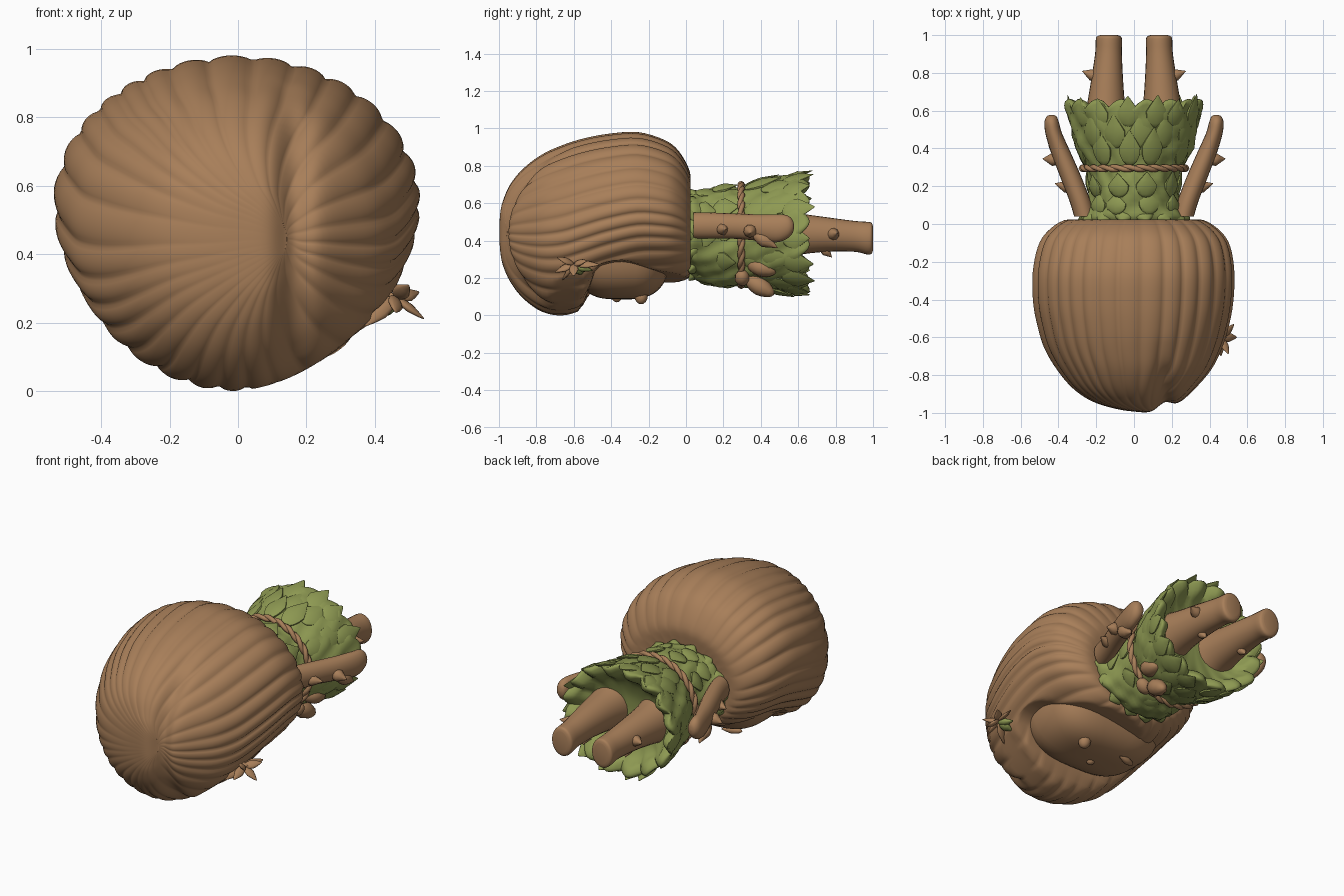
import bpy, bmesh, math, random
from mathutils import Vector

random.seed(4)
if "Cube" in bpy.data.objects:
    bpy.data.objects.remove(bpy.data.objects["Cube"])


def material(name, rgb):
    m = bpy.data.materials.new(name)
    m.use_nodes = True
    colour = (*rgb, 1)
    m.diffuse_color = colour
    m.node_tree.nodes["Principled BSDF"].inputs["Base Color"].default_value = colour
    return m


BROWN = material("bark brown", (.39, .21, .1))
GREEN = material("leaf green", (.27, .32, .085))


def finish(name, bm, mat, angle=60):
    bmesh.ops.recalc_face_normals(bm, faces=bm.faces)
    mesh = bpy.data.meshes.new(name)
    bm.to_mesh(mesh)
    bm.free()
    mesh.materials.append(mat)
    ob = bpy.data.objects.new(name, mesh)
    bpy.context.collection.objects.link(ob)
    bpy.ops.object.select_all(action='DESELECT')
    bpy.context.view_layer.objects.active = ob
    ob.select_set(True)
    bpy.ops.object.shade_smooth_by_angle(angle=math.radians(angle))
    return ob


def smooth_rows(rows, steps):
    # Spline through the section rows
    out = []
    for i in range(len(rows) - 1):
        p = [rows[max(0, min(len(rows) - 1, i + k))] for k in (-1, 0, 1, 2)]
        for s in range(steps):
            t = s / steps
            out.append([b + t / 2 * (c - a + t * (2*a - 5*b + 4*c - d + t * (3*(b - c) + d - a)))
                        for a, b, c, d in zip(*p)])
    return out + [list(rows[-1])]


def loft(name, rows, mat, segs=24, shape=None, angle=60):
    # Each row is y, centre x, half width, bottom z, top z
    bm = bmesh.new()
    rings = []
    for y, cx, rx, lo, hi in smooth_rows(rows, 4):
        ring = []
        for k in range(segs):
            a = math.tau * k / segs
            scale, dy = shape(a, y) if shape else (1, 0)
            ring.append(bm.verts.new((cx + math.cos(a) * rx * scale, y + dy,
                                      (lo + hi) / 2 + math.sin(a) * (hi - lo) / 2 * scale)))
        rings.append(ring)
    for r, q in zip(rings, rings[1:]):
        for k in range(segs):
            j = (k + 1) % segs
            bm.faces.new((r[k], r[j], q[j], q[k]))
    bm.faces.new(rings[0])
    bm.faces.new(rings[-1])
    return finish(name, bm, mat, angle)


def add_blob(bm, start, end, width, thick, normal=(0, 0, 1), point=.6):
    # Leaf-like or rounded body stretched between two points
    start, end = Vector(start), Vector(end)
    axis = end - start
    u = axis.normalized()
    side = u.cross(Vector(normal)).normalized()
    up = side.cross(u)
    verts = bmesh.ops.create_uvsphere(bm, u_segments=10, v_segments=8, radius=1)["verts"]
    for v in verts:
        x, y, z = v.co
        taper = 1 - point * max(z, 0)
        v.co = (start + end) / 2 + axis * z / 2 + side * x * width * taper + up * y * thick * taper


# Ribbed hair, parted at the front and open over the face
def hair_shape(a, y):
    lobe = 15 * (a + .05 * math.sin(3 * a) + .04 * math.sin(5 * a + 1))
    return .964 + .037 * abs(math.sin(lobe)) ** .6, 0


hair = loft("hair", [
    (.0, 0, .1, .4, .54), (.02, 0, .26, .28, .68), (.02, 0, .37, .21, .77), (-.04, 0, .46, .17, .88),
    (-.12, 0, .51, .15, .94), (-.26, -.003, .535, .13, .98), (-.42, -.005, .53, .08, .97),
    (-.55, -.005, .505, .03, .945), (-.66, -.005, .47, .0, .91), (-.77, 0, .41, .02, .86),
    (-.87, 0, .325, .09, .785), (-.94, .015, .235, .18, .7), (-.98, .05, .14, .27, .61),
    (-.995, .09, .07, .34, .55), (-1., .12, .025, .39, .5), (-1., .14, .003, .43, .46)],
    BROWN, 240, hair_shape, 140)
for v in hair.data.vertices:
    x, y, z = v.co
    if y < -.6:
        v.co.y += .05 * math.exp(-((x - .16) / .05) ** 2) * min(1, (-y - .6) * 4)
    open_face = max(0, min(1, (y + .58) / .1))
    edge = .19 + .13 * x + .05 * math.exp(-((y + .35) / .15) ** 2)
    v.co.z = max(z, edge * open_face, 1.2 * (x + .03) ** 2 * (1 - open_face))

# Face beneath the hair
bm = bmesh.new()
bmesh.ops.create_uvsphere(bm, u_segments=36, v_segments=28, radius=1)
for v in bm.verts:
    x, y, z = (math.copysign(abs(c) ** .65, c) for c in v.co)
    v.co = (x * .37, y * .265 - .345, z * .33 + .415)
finish("face", bm, BROWN)
bm = bmesh.new()
add_blob(bm, (.14, -.24, .14), (.16, -.24, .06), .035, .035, (0, 1, 0), 0)
add_blob(bm, (-.2, -.25, .09), (-.08, -.22, .085), .02, .02)
add_blob(bm, (0, -.37, .12), (0, -.37, .07), .025, .025, (0, 1, 0), 0)
finish("face_details", bm, BROWN)


# Leafy dress with a shallow hollow under the flared skirt
def dress_shape(a, y):
    bump = .025 * math.sin(9 * a + 20 * y) * math.sin(34 * y) + .015 * math.sin(17 * a - 30 * y)
    rim = math.exp(-((y - .63) / .05) ** 2)
    return 1 + bump, rim * (.045 * abs(math.sin(8 * a)) - .02)


loft("leaf_dress", [
    (-.02, 0, .24, .28, .6), (.03, 0, .29, .21, .66), (.1, 0, .25, .165, .67), (.2, 0, .235, .15, .69),
    (.29, 0, .25, .16, .68), (.4, 0, .31, .14, .71), (.52, 0, .335, .13, .74), (.63, 0, .36, .12, .76),
    (.62, 0, .31, .17, .71), (.56, 0, .26, .22, .65), (.52, 0, .15, .34, .55), (.51, 0, .02, .43, .46)],
    GREEN, 96, dress_shape)

# Overlapping leaves around skirt and collar
bm = bmesh.new()
for y, length, rx, rz, grow, count in ((.31, .2, .262, .262, .06, 11), (.4, .2, .295, .28, .045, 13),
                                       (.51, .17, .325, .3, .035, 15), (.05, .13, .245, .24, 0, 10),
                                       (.14, .14, .225, .25, .02, 10)):
    for k in range(count):
        a = math.tau * (k + random.uniform(-.2, .2)) / count
        c, s = math.cos(a), math.sin(a)
        reach = grow + random.uniform(-.01, .012)
        add_blob(bm, (c * rx, y, s * rz + .43),
                 (c * (rx + reach), y + length + random.uniform(-.02, .01), s * (rz + reach) + .43),
                 .06, .016, (c, 0, s), .75)
for k in range(14):
    a = math.tau * k / 14
    c, s = math.cos(a), math.sin(a)
    add_blob(bm, (c * .22, .06, s * .2 + .43), (c * .3, .015, s * .25 + .43), .05, .025, (c, 0, s))
finish("dress_leaves", bm, GREEN)

# Twisted vine belt
bm = bmesh.new()
turns, sides = 96, 8
for strand in (0, math.pi):
    rings = []
    for k in range(turns):
        a = math.tau * k / turns
        c, s = math.cos(a), math.sin(a)
        twist = a * 12 + strand
        ring = []
        for j in range(sides):
            b = math.tau * j / sides
            q = .007 * math.cos(twist) + .014 * math.cos(b)
            ring.append(bm.verts.new((c * (.272 + q), .295 + .007 * math.sin(twist) + .014 * math.sin(b),
                                      .43 + s * (.268 + q))))
        rings.append(ring)
    for k in range(turns):
        p, q = rings[k], rings[(k + 1) % turns]
        for j in range(sides):
            i = (j + 1) % sides
            bm.faces.new((p[j], p[i], q[i], q[j]))
finish("vine_belt", bm, BROWN)

# Knot and hanging seed pods
bm = bmesh.new()
add_blob(bm, (.14, .3, .17), (.22, .3, .23), .04, .04, point=0)
add_blob(bm, (.19, .33, .28), (.24, .48, .23), .06, .05, point=.2)
add_blob(bm, (.15, .32, .2), (.18, .47, .11), .05, .05, point=.2)
add_blob(bm, (.2, .34, .28), (.24, .4, .31), .03, .03)
finish("belt_pods", bm, BROWN)

# Mirrored arms, legs and their thorns
for side, s in (("left", 1), ("right", -1)):
    loft(side + "_arm", [
        (.04, s * .262, .055, .41, .55), (.12, s * .285, .056, .41, .55), (.25, s * .335, .056, .41, .545),
        (.38, s * .388, .052, .40, .54), (.48, s * .425, .044, .39, .54), (.54, s * .436, .038, .41, .535),
        (.57, s * .436, .025, .44, .51), (.578, s * .436, .005, .47, .48)], BROWN, 20)
    loft(side + "_leg", [
        (.48, s * .15, .125, .29, .58), (.58, s * .15, .107, .32, .55), (.75, s * .143, .086, .34, .525),
        (.9, s * .135, .071, .34, .505), (.97, s * .133, .07, .325, .5), (.992, s * .133, .064, .33, .495),
        (1., s * .133, .045, .35, .475)], BROWN, 24)
    bm = bmesh.new()
    for start, end, r in (((.17, .77, .43), (.275, .81, .44), .032), ((.3, .18, .46), (.42, .215, .46), .032),
                          ((.38, .34, .46), (.485, .345, .44), .035), ((.4, .36, .44), (.43, .49, .36), .04),
                          ((.14, .72, .37), (.14, .78, .31), .025)):
        p, q = Vector(start), Vector(end)
        p.x *= s
        q.x *= s
        add_blob(bm, p, q, r, r, (.1, .2, 1), .8)
    finish(side + "_thorns", bm, BROWN)

# Twig ornament on the hair
bm = bmesh.new()
add_blob(bm, (.36, -.55, .27), (.49, -.6, .28), .016, .016)
for tip in ((.545, -.6, .21), (.5, -.69, .31), (.37, -.66, .19), (.53, -.53, .29), (.49, -.46, .27), (.46, -.7, .23)):
    add_blob(bm, (.46, -.6, .275), tip, .026, .012, (.6, -.2, .7))
finish("hair_twig", bm, BROWN)
bm = bmesh.new()
add_blob(bm, (.46, -.59, .26), (.4, -.56, .22), .035, .022)
add_blob(bm, (.46, -.6, .26), (.44, -.5, .24), .025, .018)
finish("twig_leaves", bm, GREEN)
